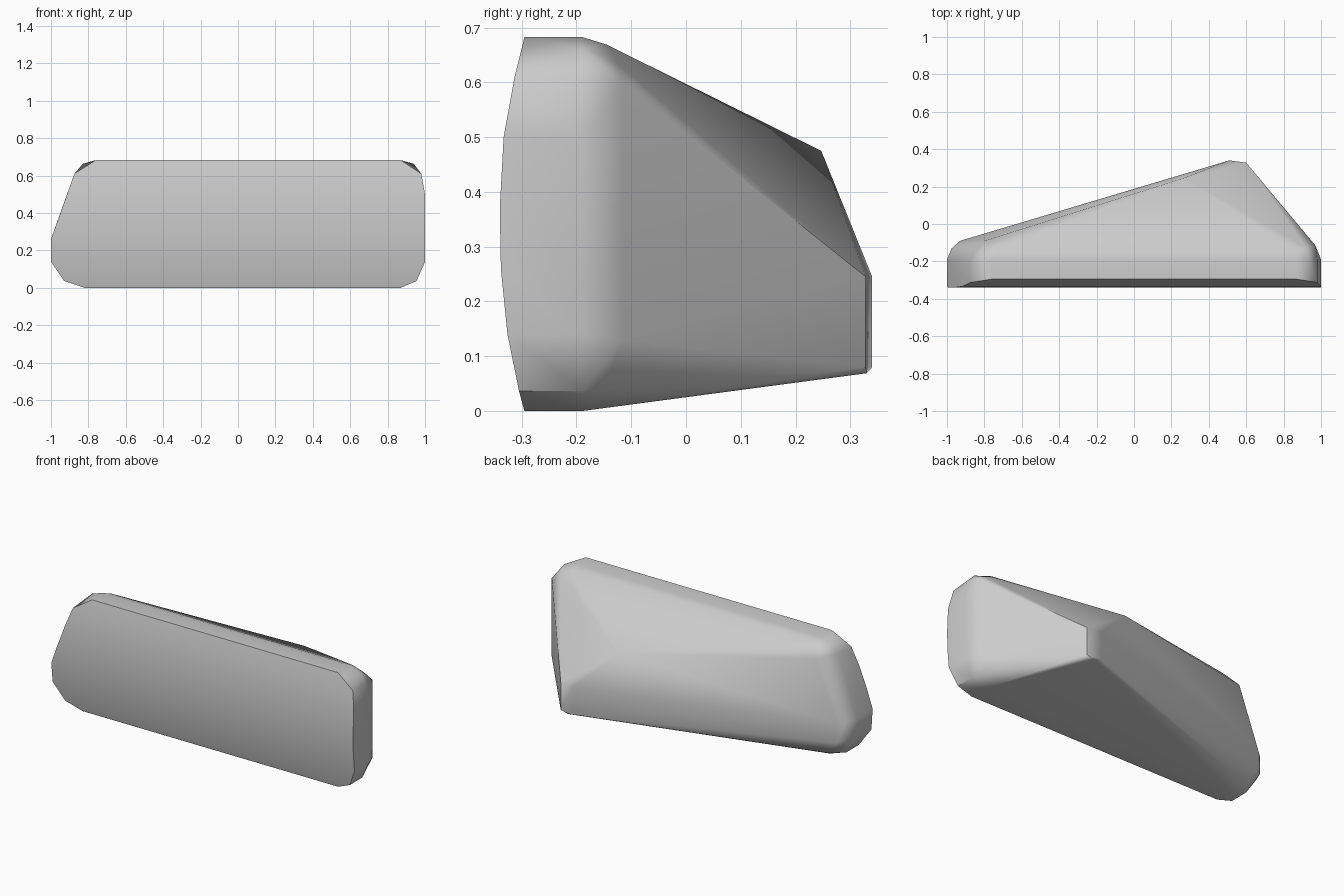
import bpy
import bmesh
import math

# Remove the default cube only
default_cube = bpy.data.objects.get("Cube")
if default_cube:
    bpy.data.objects.remove(default_cube, do_unlink=True)


def make_material(name, colour):
    material = bpy.data.materials.new(name)
    material.use_nodes = True
    material.diffuse_color = colour
    material.node_tree.nodes["Principled BSDF"].inputs["Base Color"].default_value = colour
    return material


def hull_object(name, points, material, sharp_angle):
    """Wrap the points in a closed convex shell with soft shading."""
    mesh = bpy.data.meshes.new(name)
    shell = bmesh.new()
    for point in points:
        shell.verts.new(point)
    result = bmesh.ops.convex_hull(shell, input=shell.verts[:])
    loose = set(result["geom_interior"]) | set(result["geom_unused"])
    bmesh.ops.delete(
        shell,
        geom=[item for item in loose if isinstance(item, bmesh.types.BMVert)],
        context="VERTS",
    )
    bmesh.ops.dissolve_limit(
        shell, angle_limit=math.radians(1), verts=shell.verts[:], edges=shell.edges[:]
    )
    bmesh.ops.recalc_face_normals(shell, faces=shell.faces[:])
    shell.to_mesh(mesh)
    shell.free()
    mesh.materials.append(material)

    shape = bpy.data.objects.new(name, mesh)
    bpy.context.collection.objects.link(shape)
    bpy.ops.object.select_all(action="DESELECT")
    shape.select_set(True)
    bpy.context.view_layer.objects.active = shape
    bpy.ops.object.shade_smooth_by_angle(angle=math.radians(sharp_angle))
    weighted = shape.modifiers.new("even_shading", "WEIGHTED_NORMAL")
    weighted.keep_sharp = True
    return shape


# Bowed front face: height, depth, left end and right end of each row
front_rows = [
    (0, -.295, -.82, .87),
    (.037, -.305, -.93, .955),
    (.14, -.326, -1, 1),
    (.26, -.338, -1, 1),
    (.37, -.34, -.96, 1),
    (.5, -.333, -.914, 1),
    (.61, -.313, -.875, .98),
    (.683, -.295, -.76, .87),
]
rim_depth = -.19
points = []
for height, depth, start, end in front_rows:
    for x in (start, end):
        points.append((x, depth, height))
        # Straight side band running back from the front face
        points.append((x, rim_depth, height))

# Extra rounding on the two upper corners of the rim
points += [(x, rim_depth, .663) for x in (-.83, .94)]

# Rounded shoulder behind the rim
points += [(x, -.145, .669) for x in (-.74, .86)]
points += [(-.975, -.13, z) for z in (.14, .25)]
points += [(-.93, -.09, z) for z in (.13, .25)]
points += [(-.8, -.09, .6), (-.86, -.12, .04)]
points += [(.97, -.115, z) for z in (.13, .6)]
points += [(.92, -.125, .635), (.93, -.15, .04)]

# Rear ridge peak and blunt upright tip
points += [(.27, .247, .475)]
for x, y in ((.51, .34), (.6, .328)):
    points += [(x, y, z) for z in (.08, .245)]
points += [(.55, .33, .069)]

stone_grey = make_material("stone_grey", (.6, .6, .6, 1))
hull_object("wedge_stone", points, stone_grey, 42)
